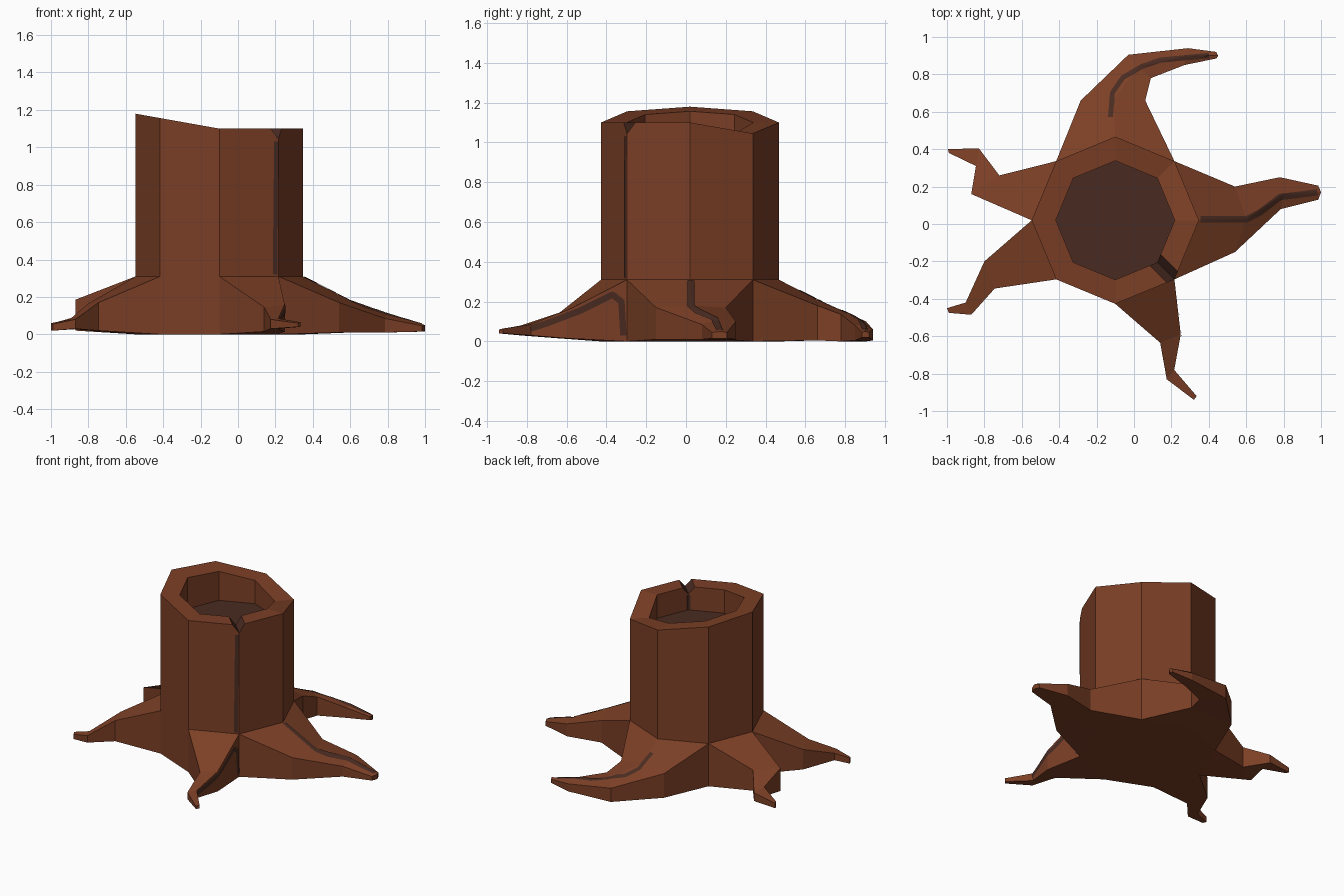
import bpy, bmesh, math
from mathutils import Vector
from mathutils.bvhtree import BVHTree

if "Cube" in bpy.data.objects:
    bpy.data.objects.remove(bpy.data.objects["Cube"])


def material(name, rgb):
    m = bpy.data.materials.new(name)
    m.diffuse_color = (*rgb, 1)
    m.use_nodes = True
    m.node_tree.nodes["Principled BSDF"].inputs["Base Color"].default_value = m.diffuse_color
    return m


bark = material("brown bark", (0.2, 0.05, 0.019))
dark = material("dark hollow wood", (0.066, 0.024, 0.015))

CX, CY, BASE, FLOOR = -0.10, 0.02, 0.31, 0.93


def ring(r):
    return [(CX + r * math.cos(k * math.pi / 4), CY + r * math.sin(k * math.pi / 4)) for k in range(8)]


outer, inner = ring(0.447), ring(0.318)
bm = bmesh.new()


def face(pts, mat=0):
    f = bm.faces.new([bm.verts.new(p) for p in pts])
    f.material_index = mat


# Trunk: slanted rim with a V notch at corner 7
def rim_z(k, x):
    return 1.045 if k in (1, 7) else 1.10 + max(0, CX - x) * 0.178


def rim(pts):
    out = [Vector((x, y, rim_z(k, x))) for k, (x, y) in enumerate(pts)]
    c = Vector((*pts[7], 1.10))
    flat = [c + (Vector((*pts[j], 1.10)) - c).normalized() * 0.045 for j in (6, 0)]
    return out[:7] + [flat[0], out[7], flat[1]]


ro, ri = rim(outer), rim(inner)
for i in range(10):
    j = (i + 1) % 10
    face([ro[i], ro[j], ri[j], ri[i]], 1 if i in (7, 8) else 0)
for pts, top, z in ((outer, ro, BASE), (inner, ri, FLOOR)):
    for k in range(8):
        a, b = pts[k], pts[(k + 1) % 8]
        edge = [top[k], top[(k + 1) % 8]]
        if k == 6:
            edge = [top[6], top[7], top[8]]
        if k == 7:
            edge = [top[8], top[9], top[0]]
        face([(*b, z), (*a, z)] + edge)
face([(*p, FLOOR) for p in inner], 1)
face([(*p, 0) for p in outer])
face([(*outer[5], 0), (*outer[6], 0), (*outer[6], BASE), (*outer[5], BASE)])

# Roots: trunk corners they grow from, then stations (bottom z, top points across)
roots = [
    ((1, 0, 7), [
        (0.01, [(0.54, 0.20, 0.17), (0.60, 0.03, 0.18), (0.54, -0.15, 0.17)]),
        (0.01, [(0.78, 0.25, 0.10), (0.80, 0.165, 0.11), (0.785, 0.08, 0.085)]),
        (0.015, [(0.985, 0.205, 0.045), (1.0, 0.17, 0.05), (0.985, 0.13, 0.045)])]),
    ((3, 2, 1), [
        (0.005, [(-0.285, 0.66, 0.18), (-0.11, 0.66, 0.21), (0.06, 0.66, 0.18)]),
        (0.0, [(-0.03, 0.905, 0.10), (0.02, 0.84, 0.13), (0.09, 0.78, 0.135)]),
        (0.005, [(0.29, 0.94, 0.06), (0.28, 0.90, 0.085), (0.27, 0.85, 0.08)]),
        (0.02, [(0.44, 0.92, 0.045), (0.45, 0.90, 0.05), (0.44, 0.885, 0.045)])]),
    ((3, 4), [
        (0.02, [(-0.72, 0.26, 0.17), (-0.87, 0.16, 0.185)]),
        (0.03, [(-0.83, 0.405, 0.09), (-0.845, 0.31, 0.10)]),
        (0.02, [(-0.995, 0.40, 0.055), (-0.99, 0.38, 0.06)])]),
    ((4, 5), [
        (0.02, [(-0.80, -0.20, 0.165), (-0.745, -0.345, 0.17)]),
        (0.03, [(-0.90, -0.42, 0.08), (-0.87, -0.485, 0.08)]),
        (0.02, [(-1.0, -0.45, 0.06), (-0.99, -0.475, 0.055)])]),
    ((7, 6), [
        (0.015, [(0.25, -0.59, 0.16), (0.14, -0.635, 0.145)]),
        (0.03, [(0.215, -0.78, 0.085), (0.175, -0.83, 0.08)]),
        (0.04, [(0.335, -0.92, 0.065), (0.32, -0.94, 0.06)])]),
]
for corners, stations in roots:
    secs = [(0, [(*outer[k], BASE) for k in corners])] + stations
    tops = [t for _, t in secs]
    bots = [[(x, y, z) for x, y, _ in t] for z, t in secs]
    n = len(corners)
    for s in range(len(secs) - 1):
        for rows in (tops, bots):
            for i in range(n - 1):
                face([rows[s][i], rows[s][i + 1], rows[s + 1][i + 1], rows[s + 1][i]])
        for i in (0, n - 1):
            face([tops[s][i], tops[s + 1][i], bots[s + 1][i], bots[s][i]])
    face(tops[-1] + bots[-1][::-1])

bmesh.ops.remove_doubles(bm, verts=bm.verts, dist=0.0005)
bmesh.ops.recalc_face_normals(bm, faces=bm.faces)


def finish(b, name, mats):
    me = bpy.data.meshes.new(name)
    b.to_mesh(me)
    for m in mats:
        me.materials.append(m)
    ob = bpy.data.objects.new(name, me)
    bpy.context.collection.objects.link(ob)


finish(bm, "stump", [bark, dark])
tree = BVHTree.FromBMesh(bm)


# Cracks: thin dark strips projected onto the bark along a ray direction
def crack(name, path, width, place, steps=10):
    pts = [Vector(a).lerp(Vector(b), t / steps) for a, b in zip(path, path[1:]) for t in range(steps)]
    pts.append(Vector(path[-1]))
    b, prev = bmesh.new(), None
    for i, p in enumerate(pts):
        d = (pts[min(i + 1, len(pts) - 1)] - pts[max(i - 1, 0)]).normalized()
        side = Vector((-d.y, d.x)) * width / 2
        row = []
        for t in (-1, -0.5, 0, 0.5, 1):
            o, ray = place(*(p + side * t))
            loc, nor, _, _ = tree.ray_cast(Vector(o), Vector(ray))
            row.append(b.verts.new(loc + nor * 0.004) if loc else None)
        if prev:
            for k in range(4):
                quad = [prev[k], prev[k + 1], row[k + 1], row[k]]
                if all(quad):
                    f = b.faces.new(quad)
                    f.normal_update()
                    if f.normal.dot(Vector(ray)) > 0:
                        f.normal_flip()
        prev = row
    finish(b, name, [dark])


def down(u, v):
    return (u, v, 2), (0, 0, -1)


crack("right_root_crack", [(0.355, 0.025), (0.60, 0.025), (0.67, 0.06), (0.78, 0.145), (0.87, 0.155), (0.98, 0.17)], 0.032, down)
crack("back_root_crack", [(-0.125, 0.57), (-0.115, 0.70), (-0.06, 0.78), (0.04, 0.84), (0.14, 0.875), (0.40, 0.90)], 0.026, down)
crack("trunk_crack", [(0.204, 1.03), (0.20, 0.70), (0.197, 0.32)], 0.024,
      lambda u, v: ((u, -2, v), (0, 1, 0)))
crack("front_root_crack", [(-0.315, 0.03), (-0.325, 0.2), (-0.37, 0.235), (-0.53, 0.155), (-0.70, 0.09), (-0.78, 0.065)], 0.032,
      lambda u, v: ((2, u, v), (-1, 0, 0)))
crack("inner_crack", [(0, 1.04), (0, 0.935)], 0.03,
      lambda u, v: ((CX + u * 0.707, CY + u * 0.707, v), (0.707, -0.707, 0)))
bm.free()
